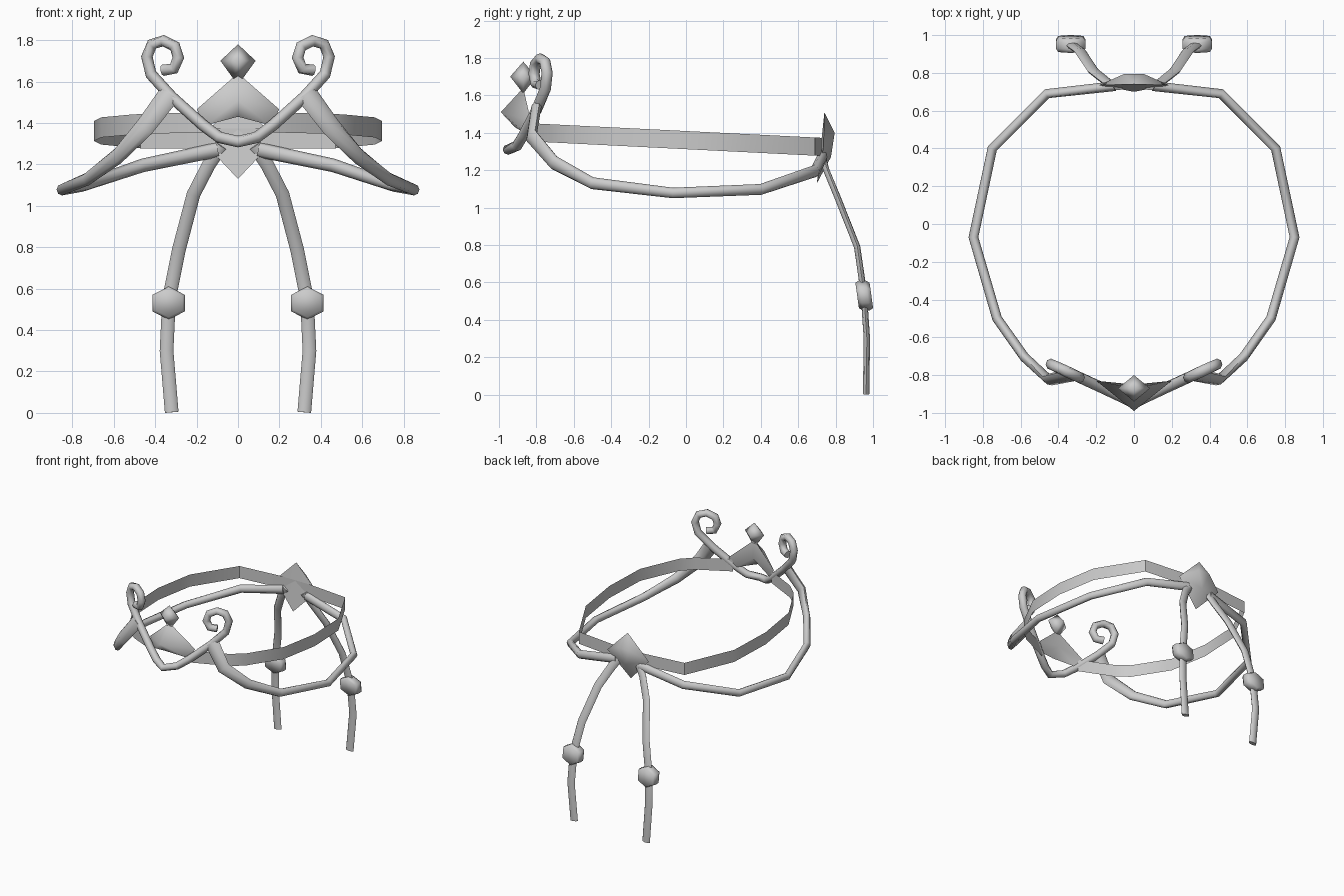
import bpy, bmesh, math
from mathutils import Vector

cube = bpy.data.objects.get("Cube")
if cube:
    bpy.data.objects.remove(cube)

silver = bpy.data.materials.new("silver grey")
silver.use_nodes = True
silver.diffuse_color = (0.6, 0.6, 0.6, 1)
silver.node_tree.nodes["Principled BSDF"].inputs["Base Color"].default_value = (0.6, 0.6, 0.6, 1)


def finish(name, bm, angle=60, close=True):
    if close:
        bmesh.ops.recalc_face_normals(bm, faces=bm.faces)
    mesh = bpy.data.meshes.new(name)
    bm.to_mesh(mesh)
    bm.free()
    mesh.materials.append(silver)
    ob = bpy.data.objects.new(name, mesh)
    bpy.context.collection.objects.link(ob)
    bpy.ops.object.select_all(action='DESELECT')
    ob.select_set(True)
    bpy.context.view_layer.objects.active = ob
    bpy.ops.object.shade_smooth_by_angle(angle=math.radians(angle))
    return ob


def mirrored(points):
    return [Vector((-p[0], p[1], p[2])) for p in points]


def tube(name, points, widths, thick, normal, sides=8):
    """Sweep an ellipse; normal(point) gives the thin direction."""
    pts = [Vector(p) for p in points]
    bm = bmesh.new()
    rings = []
    for i, p in enumerate(pts):
        a, b = pts[max(i - 1, 0)], pts[min(i + 1, len(pts) - 1)]
        t = (b - a).normalized()
        across = t.cross(normal(p)).normalized()
        out = across.cross(t)
        w = widths[min(i, len(widths) - 1)]
        ring = []
        for k in range(sides):
            ang = math.tau * k / sides
            ring.append(bm.verts.new(p + across * w * math.cos(ang) + out * thick * math.sin(ang)))
        rings.append(ring)
    for r, s in zip(rings, rings[1:]):
        for k in range(sides):
            n = (k + 1) % sides
            bm.faces.new((r[k], r[n], s[n], s[k]))
    bm.faces.new(rings[0])
    bm.faces.new(rings[-1])
    return finish(name, bm)


def hull(name, points, angle=75):
    bm = bmesh.new()
    for p in points:
        bm.verts.new(p)
    bmesh.ops.convex_hull(bm, input=bm.verts)
    return finish(name, bm, angle)


def fan_gem(name, rim, apexes, angle=75):
    """Join an outline to a front and a rear apex."""
    bm = bmesh.new()
    ring = [bm.verts.new(p) for p in rim]
    for apex in apexes:
        tip = bm.verts.new(apex)
        for a, b in zip(ring, ring[1:] + ring[:1]):
            bm.faces.new((a, b, tip))
    return finish(name, bm, angle)


def facing(p):
    return Vector((0, -1, 0))


def radial(p):
    return Vector((p.x, p.y, 0)).normalized()


# Thin head band, sloping down towards the back
half = [(0.17, -0.84), (0.42, -0.72), (0.51, -0.64), (0.66, -0.36), (0.695, -0.02),
        (0.66, 0.33), (0.47, 0.69), (0.14, 0.725)]
plan = half + [(-x, y) for x, y in reversed(half)]
bm = bmesh.new()
pairs = []
for x, y in plan:
    z = 1.352 - 0.05 * (y + 0.8)
    pairs.append([bm.verts.new((x, y, z + h)) for h in (0, 0.097)])
for a, b in zip(pairs, pairs[1:]):
    bm.faces.new((a[0], b[0], b[1], a[1]))
finish("head_band", bm, 40, close=False)

# Lower side strands, sweeping from the scrolls round to the back
strand = [(0.33, -0.8, 1.54), (0.45, -0.825, 1.38), (0.58, -0.705, 1.24), (0.725, -0.5, 1.13),
          (0.85, -0.07, 1.078), (0.75, 0.4, 1.097), (0.46, 0.69, 1.195), (0.1, 0.73, 1.27)]
strand_widths = [0.055, 0.05, 0.04, 0.032, 0.028, 0.029, 0.033, 0.036]

# Front scroll: a shallow V that curls inwards at each end
curl = [(0.09, 1.33), (0.17, 1.39), (0.32, 1.525), (0.42, 1.635), (0.44, 1.72),
        (0.415, 1.78), (0.36, 1.797), (0.305, 1.77), (0.288, 1.715), (0.31, 1.662), (0.362, 1.655)]
right_side = [Vector((x, -0.945 + 0.46 * x, z)) for x, z in curl]
path = list(reversed(mirrored(right_side))) + [Vector((0, -0.95, 1.31))] + right_side
tube("front_scroll", path, [0.028], 0.03, facing)

# Hanging tails at the back
tail = [(0.08, 0.725, 1.29), (0.14, 0.75, 1.2), (0.215, 0.81, 1.055), (0.285, 0.915, 0.79),
        (0.333, 0.95, 0.55), (0.345, 0.967, 0.3), (0.32, 0.963, 0.003)]

# Six-sided beads on the tails
bead = []
for depth, radius in ((-0.038, 0.068), (-0.018, 0.08), (0.018, 0.08), (0.038, 0.068)):
    for k in range(6):
        a = math.radians(60 * k + 30)
        z = radius * math.sin(a)
        bead.append((0.335 + 1.13 * radius * math.cos(a), 0.953 + depth - 0.14 * z, 0.53 + z))

for side, place in (("left", lambda p: [Vector(v) for v in p]), ("right", mirrored)):
    tube(side + "_strand", place(strand), strand_widths, 0.026, radial)
    tube(side + "_tail", place(tail), [0.033], 0.017, facing)
    hull(side + "_bead", place(bead))

# Front gem, pointed forwards with a notched base, and a small finial on top
fan_gem("front_gem", [(0, -0.87, 1.64), (0.2, -0.83, 1.465), (0.15, -0.85, 1.39), (0, -0.915, 1.43),
                      (-0.15, -0.85, 1.39), (-0.2, -0.83, 1.465)],
        [(0, -0.99, 1.51), (0, -0.85, 1.5)])
finial = [(0, -0.87, 1.78), (0.02, -0.87, 1.61), (-0.02, -0.87, 1.61)]
finial += [(dx, -0.87 + dy, 1.7) for dx, dy in ((0.085, 0), (-0.085, 0), (0, 0.07), (0, -0.07))]
hull("front_finial", finial, 100)

# Back gem, leaning outwards at the top
hull("back_gem", [(0, 0.74, 1.51), (0.185, 0.735, 1.325), (-0.185, 0.735, 1.325), (0, 0.7, 1.13),
                  (0.05, 0.795, 1.4), (-0.05, 0.795, 1.4), (0, 0.775, 1.27)])
